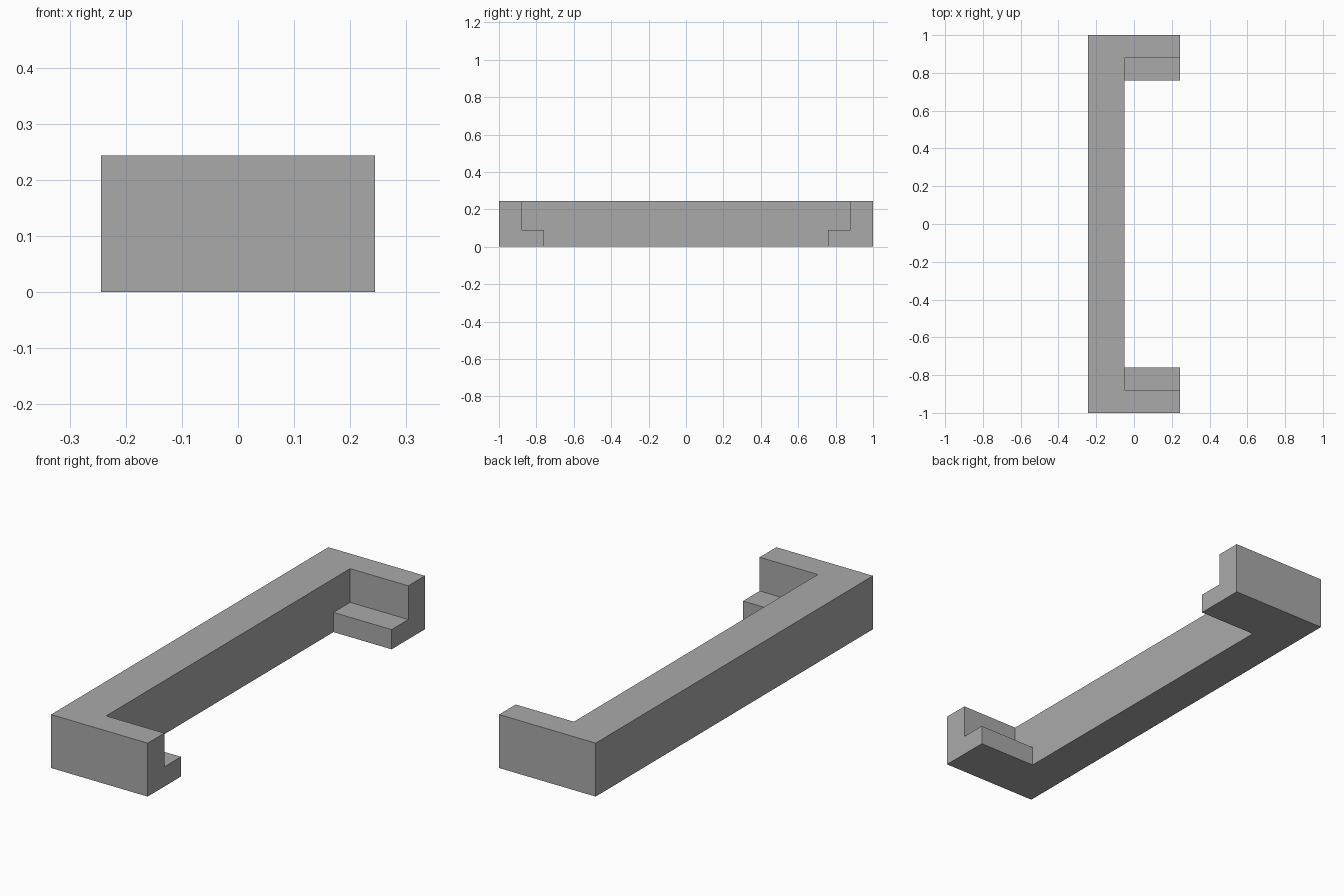
import bpy
import bmesh

default = bpy.data.objects.get("Cube")
if default:
    bpy.data.objects.remove(default, do_unlink=True)

HALF_W, HALF_L, HEIGHT = 0.244, 1.0, 0.244
SPINE_X = -0.05           # inner face of the long bar
LEDGE_Y, WALL_Y = 0.76, 0.88
LEDGE_Z = 0.09
OVER = 0.1                # cutter overshoot

grey = bpy.data.materials.new("plain_grey")
grey.use_nodes = True
colour = (0.4, 0.4, 0.4, 1)
grey.diffuse_color = colour
grey.node_tree.nodes["Principled BSDF"].inputs["Base Color"].default_value = colour


def extrude_x(name, profile, x0, x1):
    """Solid made from a y-z profile swept along x."""
    bm = bmesh.new()
    face = bm.faces.new([bm.verts.new((x0, y, z)) for y, z in profile])
    swept = bmesh.ops.extrude_face_region(bm, geom=[face])["geom"]
    verts = [v for v in swept if isinstance(v, bmesh.types.BMVert)]
    bmesh.ops.translate(bm, verts=verts, vec=(x1 - x0, 0, 0))
    bmesh.ops.recalc_face_normals(bm, faces=bm.faces)
    mesh = bpy.data.meshes.new(name)
    bm.to_mesh(mesh)
    bm.free()
    mesh.materials.append(grey)
    obj = bpy.data.objects.new(name, mesh)
    bpy.context.collection.objects.link(obj)
    return obj


# Full block
bracket = extrude_x("bracket", [(-HALF_L, 0), (HALF_L, 0), (HALF_L, HEIGHT), (-HALF_L, HEIGHT)],
                    -HALF_W, HALF_W)

# Stepped opening that leaves the long bar, end walls and ledges
half = [(LEDGE_Y, -OVER), (LEDGE_Y, LEDGE_Z), (WALL_Y, LEDGE_Z), (WALL_Y, HEIGHT + OVER)]
opening = extrude_x("opening_cutter", half + [(-y, z) for y, z in reversed(half)],
                    SPINE_X, HALF_W + OVER)
opening.hide_render = True

cut = bracket.modifiers.new("opening", 'BOOLEAN')
cut.operation = 'DIFFERENCE'
cut.solver = 'EXACT'
cut.object = opening

# Bake the cut and drop the cutter
depsgraph = bpy.context.evaluated_depsgraph_get()
result = bpy.data.meshes.new_from_object(bracket.evaluated_get(depsgraph))
bracket.modifiers.clear()
bracket.data = result
bpy.data.objects.remove(opening, do_unlink=True)
